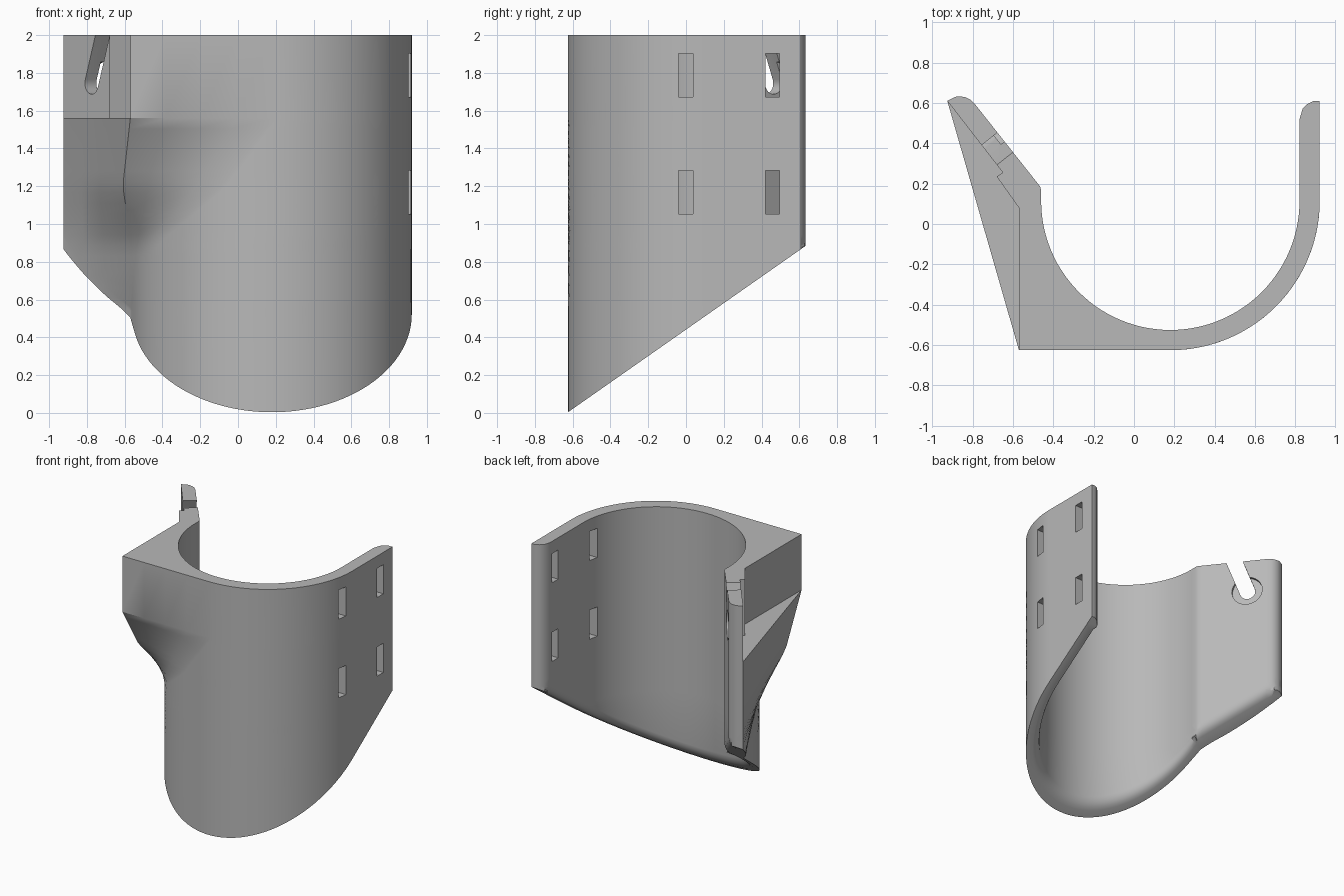
import bpy, bmesh, math
from mathutils import Vector

if "Cube" in bpy.data.objects:
    bpy.data.objects.remove(bpy.data.objects["Cube"])

CX, CY, R_OUT, R_IN = 0.18, 0.115, 0.74, 0.64
SHELF, TOP = 1.56, 2.0
TIP = Vector((-0.925, 0.61))          # outer end of the flange
ALONG = Vector((0.62, -0.785))        # direction from tip towards the body
ACROSS = Vector((0.785, 0.62))        # through the flange, outside to inside
CORNER = [(0.55, (-0.57, 0.09)), (0.9, (-0.565, -0.1)),
          (1.2, (-0.61, -0.37)), (SHELF, (-0.57, -0.625))]

grey = bpy.data.materials.new("plain grey")
grey.use_nodes = True
grey.diffuse_color = (0.48, 0.48, 0.48, 1)
grey.node_tree.nodes["Principled BSDF"].inputs["Base Color"].default_value = (0.48, 0.48, 0.48, 1)


def new_object(name, bm):
    bmesh.ops.recalc_face_normals(bm, faces=bm.faces)
    mesh = bpy.data.meshes.new(name)
    bm.to_mesh(mesh)
    bm.free()
    mesh.materials.append(grey)
    obj = bpy.data.objects.new(name, mesh)
    bpy.context.collection.objects.link(obj)
    return obj


def arc(radius, start, end, n):
    angles = [start + (end - start) * i / n for i in range(n + 1)]
    return [Vector((CX + radius * math.cos(a), CY + radius * math.sin(a))) for a in angles]


def corner_at(z):
    """Position of the front corner, which shrinks into the tube lower down."""
    if z <= CORNER[0][0]:
        return Vector(CORNER[0][1])
    for (z0, p0), (z1, p1) in zip(CORNER, CORNER[1:]):
        if z <= z1:
            return Vector(p0).lerp(Vector(p1), (z - z0) / (z1 - z0))
    return Vector(CORNER[-1][1])


def section(z, upper):
    """Closed outline of the wall at one height."""
    p = corner_at(z)
    if upper:
        side = [TIP, Vector((-0.65, 0.255)), Vector((-0.68, 0.235)), Vector((-0.57, 0.08))]
    else:
        side = [TIP.lerp(p, t) for t in (0, 0.3, 0.4, 0.6)]
    rel = p - Vector((CX, CY))
    phi = math.atan2(rel.y, rel.x) % math.tau + math.acos(min(1, R_OUT / rel.length))
    outer = arc(R_OUT, phi, math.tau, 48)
    front = [p.lerp(outer[0], i / 4) for i in range(4)]
    arm_end = [(0.92, 0.61), (0.89, 0.61), (0.86, 0.595), (0.835, 0.57), (0.82, 0.52)]
    inner = arc(R_IN, math.tau, math.pi, 56)
    flange = [(-0.46, 0.165), (-0.465, 0.185), (-0.48, 0.205), (-0.785, 0.59),
              (-0.81, 0.615), (-0.835, 0.628), (-0.86, 0.632), (-0.885, 0.63)]
    return side + front + outer + [Vector(q) for q in arm_end] + inner + [Vector(q) for q in flange]


# Wall: sections lofted upwards, with a ledge where the corner block begins
levels = [(-0.05, False)] + [(0.55 + (SHELF - 0.55) * i / 18, False) for i in range(19)]
levels += [(SHELF, True), (TOP, True)]
bm = bmesh.new()
rings = [[bm.verts.new((q.x, q.y, z)) for q in section(z, up)] for z, up in levels]
for low, high in zip(rings, rings[1:]):
    for i in range(len(low)):
        j = (i + 1) % len(low)
        bm.faces.new((low[i], low[j], high[j], high[i]))
bm.faces.new(rings[-1])
bmesh.ops.remove_doubles(bm, verts=bm.verts, dist=0.0002)

# Sloping lower rim with a rounded inner edge
slope = Vector((0, -0.7, 1)).normalized()
base = Vector((0, -0.63, 0))
ROUND = 0.05
for offset in (ROUND, 0.03, 0.015, 0.005, 0):
    bmesh.ops.bisect_plane(bm, geom=bm.verts[:] + bm.edges[:] + bm.faces[:], dist=0.0001,
                           plane_co=base + slope * offset, plane_no=slope, clear_inner=offset == 0)
for v in bm.verts:
    d = max(0, (v.co - base).dot(slope))
    if d >= ROUND:
        continue
    flat = v.co.xy
    rel = flat - Vector((CX, CY))
    push = ROUND - math.sqrt(ROUND ** 2 - (ROUND - d) ** 2)
    if rel.y <= 0.001 and rel.length < R_IN + 0.005:
        move = rel.normalized()
    elif rel.y > 0 and 0.8 < v.co.x < 0.825:
        move = Vector((1, 0))
    elif rel.y > 0 and v.co.x < 0 and (flat - TIP).dot(ACROSS) > 0.085:
        move = -ACROSS
    else:
        continue
    v.co.x += move.x * push
    v.co.y += move.y * push
    v.co.z += 0.7 * move.y * push
rim = [e for e in bm.edges if e.is_boundary]
bmesh.ops.edgeloop_fill(bm, edges=rim)
bmesh.ops.triangulate(bm, faces=[f for f in bm.faces if len(f.verts) > 4])
shell = new_object("curved_shell", bm)


def prism(name, points, direction):
    """Extrude a flat outline into a cutter."""
    bm = bmesh.new()
    face = bm.faces.new([bm.verts.new(p) for p in points])
    made = bmesh.ops.extrude_face_region(bm, geom=[face])["geom"]
    bmesh.ops.translate(bm, vec=direction, verts=[g for g in made if isinstance(g, bmesh.types.BMVert)])
    return new_object(name, bm)


def on_flange(s, z, depth):
    q = TIP + ALONG * s + ACROSS * depth
    return Vector((q.x, q.y, z))


def cut(cutter):
    cutter.hide_render = True
    mod = shell.modifiers.new("cut", "BOOLEAN")
    mod.operation, mod.solver, mod.object = "DIFFERENCE", "EXACT", cutter
    bpy.context.view_layer.objects.active = shell
    bpy.ops.object.modifier_apply(modifier=mod.name)
    bpy.data.objects.remove(cutter)


# Strap slots through the straight arm
for y in (-0.002, 0.458):
    for z in (1.168, 1.788):
        outline = [(0.7, y + a * 0.038, z + b * 0.115)
                   for a, b in ((-1, -1), (1, -1), (1, 1), (-1, 1))]
        cut(prism("strap_slot", outline, Vector((0.4, 0, 0))))

# Slanted keyhole slot in the flange, with a round recess on the inside
S, Z, R = 0.245, 1.745, 0.058
lean = math.atan2(0.1, 0.27)
through = Vector((ACROSS.x, ACROSS.y, 0))
ends = [math.pi - lean + math.pi * i / 12 for i in range(13)]
outline = [(S + R * math.cos(a), Z + R * math.sin(a)) for a in ends]
outline += [(s + 0.12, z + 0.324) for s, z in (outline[-1], outline[0])]
cut(prism("keyhole_slot", [on_flange(s, z, -0.2) for s, z in outline], through * 0.5))
circle = [math.tau * i / 32 for i in range(32)]
cut(prism("keyhole_recess", [on_flange(S + 0.115 * math.cos(a), Z + 0.115 * math.sin(a), 0.075)
                             for a in circle], through * 0.2))

# Smooth curves, crisp edges
bpy.ops.object.select_all(action="DESELECT")
shell.select_set(True)
bpy.context.view_layer.objects.active = shell
bpy.ops.object.shade_smooth_by_angle(angle=math.radians(30))
